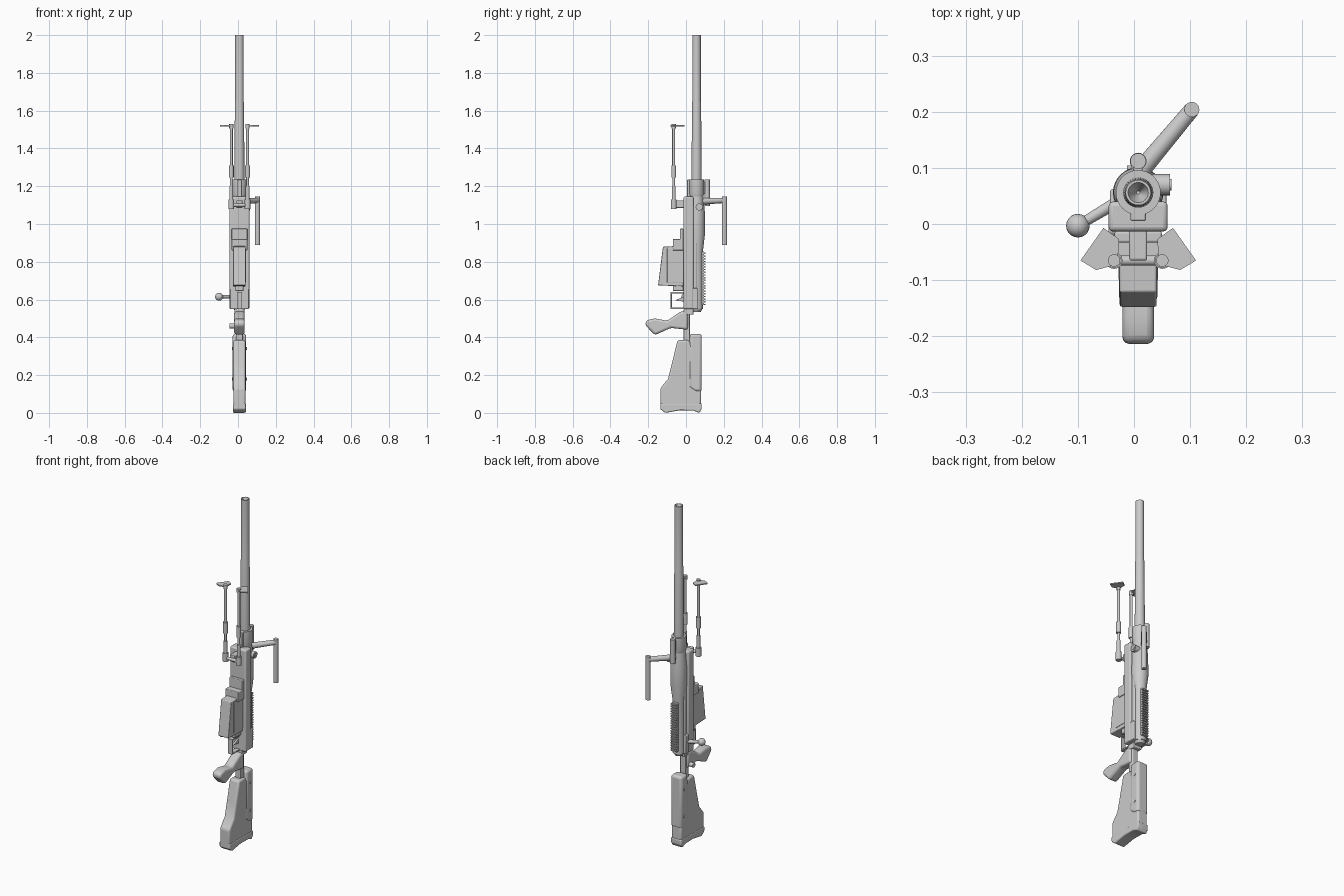
import bpy, bmesh, math
from mathutils import Vector

default_cube = bpy.data.objects.get("Cube")
if default_cube:
    bpy.data.objects.remove(default_cube)

# Shared levels of the model
MIDDLE = .0075
BORE = .056
FACE = -.013
RECEIVER_LOW = .55
RECEIVER_HIGH = 1.145
MUZZLE = 2
LEG_DEPTH = -.065
LEG_HINGE = 1.1
BOLT_HEIGHT = .615
STOCK_HALF = .032

grey = bpy.data.materials.new("plain grey")
grey.use_nodes = True
grey.diffuse_color = (.6, .6, .6, 1)
shader = grey.node_tree.nodes["Principled BSDF"]
shader.inputs["Base Color"].default_value = grey.diffuse_color


def finish(name, bm, bevel=0):
    """Turn a bmesh into a named, shaded object with softened edges."""
    bmesh.ops.recalc_face_normals(bm, faces=bm.faces)
    mesh = bpy.data.meshes.new(name)
    bm.to_mesh(mesh)
    bm.free()
    mesh.materials.append(grey)
    part = bpy.data.objects.new(name, mesh)
    bpy.context.collection.objects.link(part)
    if bevel:
        modifier = part.modifiers.new("soft edges", 'BEVEL')
        modifier.width = bevel
        modifier.segments = 3
        modifier.limit_method = 'ANGLE'
    bpy.ops.object.select_all(action='DESELECT')
    part.select_set(True)
    bpy.context.view_layer.objects.active = part
    bpy.ops.object.shade_smooth_by_angle(angle=math.radians(35))
    return part


def extrude(name, outline, offset, bevel=0):
    """Push a closed outline of 3D points along an offset."""
    bm = bmesh.new()
    face = bm.faces.new([bm.verts.new(point) for point in outline])
    result = bmesh.ops.extrude_face_region(bm, geom=[face])
    moved = [item for item in result["geom"] if isinstance(item, bmesh.types.BMVert)]
    bmesh.ops.translate(bm, vec=offset, verts=moved)
    return finish(name, bm, bevel)


def slab(name, side_outline, half, bevel=.004, x=MIDDLE):
    """Side outline of (y, z) points given an even thickness about x."""
    outline = [(x - half, y, z) for y, z in side_outline]
    return extrude(name, outline, (half + half, 0, 0), bevel)


def box(name, half, front, back, low, high, bevel=.004, x=MIDDLE):
    corners = [(front, low), (back, low), (back, high), (front, high)]
    return slab(name, corners, half, bevel, x)


def rod(name, start, end, radius, end_radius=None, sides=20):
    start, end = Vector(start), Vector(end)
    axis = end - start
    bm = bmesh.new()
    bmesh.ops.create_cone(bm, cap_ends=True, segments=sides, radius1=radius,
                          radius2=end_radius or radius, depth=axis.length)
    bm.transform(axis.to_track_quat('Z', 'Y').to_matrix().to_4x4())
    bmesh.ops.translate(bm, vec=(start + end) / 2, verts=bm.verts)
    return finish(name, bm)


def upright(name, x, y, low, high, radius, end_radius=None):
    return rod(name, (x, y, low), (x, y, high), radius, end_radius)


def crossbar(name, y, z, left, right, radius):
    return rod(name, (left, y, z), (right, y, z), radius)


def turned(name, profile, sides=32):
    """Spin (radius, height) points about the bore; both ends are closed."""
    bm = bmesh.new()
    rings = []
    for radius, height in profile:
        angles = [math.tau * i / sides for i in range(sides)]
        rings.append([bm.verts.new((MIDDLE + radius * math.cos(a),
                                    BORE + radius * math.sin(a), height)) for a in angles])
    for lower, upper in zip(rings, rings[1:]):
        for i in range(sides):
            bm.faces.new((lower[i - 1], lower[i], upper[i], upper[i - 1]))
    bm.faces.new(rings[0])
    bm.faces.new(rings[-1])
    return finish(name, bm)


# Barrel with a recessed cone at the muzzle, and its collar
barrel_radius = .0225
turned("barrel", [(.027, 1.1), (.027, 1.25), (.024, 1.64), (barrel_radius, 1.65),
                  (barrel_radius, MUZZLE), (.018, MUZZLE), (.003, MUZZLE - .04)])
turned("barrel_collar", [(.036, RECEIVER_HIGH), (.04, 1.16), (.04, 1.235)])
box("collar_lug", .014, .005, BORE, RECEIVER_HIGH, 1.235)
sight_y = .112
upright("sight_post", MIDDLE, sight_y, 1.155, 1.235, .014)
box("sight_base", .008, BORE, sight_y, 1.16, 1.225)

# Receiver: flat lower tray, swelling round housing and rear block
box("receiver_tray", .0525, FACE, .04, RECEIVER_LOW, RECEIVER_HIGH, bevel=.008)
turned("receiver_housing", [(.034, RECEIVER_LOW), (.034, .86), (.045, .95),
                            (.044, 1.06), (.036, RECEIVER_HIGH)])
box("receiver_shoulder", .04, .03, .06, RECEIVER_LOW, 1.1, bevel=.008)
box("receiver_rear_block", .05, FACE, .062, RECEIVER_LOW, .66)
upright("bolt_shroud", MIDDLE, BORE, RECEIVER_LOW - .015, RECEIVER_LOW, .022, .03)

# Toothed rail along the back of the housing
rail_low, rail_high, teeth = .57, .855, 20
box("rail_base", .018, .075, .096, rail_low, rail_high)
pitch = (rail_high - rail_low) / teeth
for i in range(teeth):
    tooth_low = rail_low + i * pitch
    box("rail_tooth", .02, .09, .104, tooth_low, tooth_low + pitch / 2, bevel=0)

# Round knob on the left side of the receiver
crossbar("side_knob", .07, 1.09, MIDDLE, .064, .019)
crossbar("side_knob_cap", .07, 1.09, MIDDLE, .067, .01)

# Carrying handle reaching out to the left rear
grip_x, grip_y = .103, .204
rod("handle_arm", (MIDDLE, .09, 1.12), (grip_x, grip_y, 1.125), .017, .014)
upright("handle_pivot", MIDDLE, sight_y, 1.095, 1.155, .015)
upright("handle_grip", grip_x, grip_y, .89, RECEIVER_HIGH, .0135)

# Magazine leaning forward at its lower end, with a stepped well above
slab("magazine", [(FACE, .67), (-.148, .675), (-.122, .88), (FACE, .885)], .033)
box("magazine_well", .042, -.07, FACE, .86, .92)
box("magazine_well_step", .042, -.033, FACE, .9, .975)
box("magazine_catch", .022, -.07, FACE, .645, .68)
for side in (-1, 1):
    box("magazine_rib", .003, -.1, FACE, .69, .87, bevel=.002, x=MIDDLE + side * STOCK_HALF)

# Trigger guard loop and trigger
guard_front, guard_high, strip = -.083, .64, .008
for low in (RECEIVER_LOW, guard_high - strip):
    box("guard_bar", .014, guard_front, FACE, low, low + strip, bevel=.002)
box("guard_front_bar", .014, guard_front, guard_front + strip, RECEIVER_LOW, guard_high, bevel=.002)
slab("trigger", [(FACE, .59), (-.06, .595), (FACE, .615)], .006, bevel=.001)

# Pistol grip and the spine that joins the receiver to the stock
slab("pistol_grip", [(.01, .54), (-.03, .535), (-.1, .488), (-.165, .5), (-.21, .49),
                     (-.216, .465), (-.165, .412), (-.08, .45), (.01, .44)], .028, bevel=.012)
box("stock_spine", .018, FACE, .02, .3, RECEIVER_LOW)
box("spine_plate", .026, FACE, .04, .52, RECEIVER_LOW)

# Stock with a swept front edge, cheek piece and butt pad
toe, heel = -.136, .083
slab("stock", [(.06, .03), (toe, .03), (toe, .13), (-.095, .18), (-.075, .26),
               (-.045, .385), (.015, .385), (.06, .3)], STOCK_HALF, bevel=.01)
slab("cheek_piece", [(.015, .135), (.05, .112), (heel, .112), (heel, .418), (.02, .418)],
     .036, bevel=.014)
box("stock_heel", STOCK_HALF, 0, .08, .03, .13, bevel=.01)
slab("butt_pad", [(toe, .02), (-.11, 0), (-.03, .014), (.04, .012), (.07, 0),
                  (heel, .02), (heel, .05), (toe, .05)], .034, bevel=.006)
for height in (.18, .34):
    crossbar("cheek_screw", BORE, height, MIDDLE - .039, MIDDLE + .039, .008)

# Bolt handle with a ball end, and a stud beside the grip
knob_centre = (-.1, -.003, BOLT_HEIGHT)
rod("bolt_arm", (-.02, .045, BOLT_HEIGHT), knob_centre, .011, .009)
knob = bmesh.new()
bmesh.ops.create_uvsphere(knob, u_segments=20, v_segments=12, radius=.021)
bmesh.ops.translate(knob, vec=knob_centre, verts=knob.verts)
finish("bolt_knob", knob)
crossbar("grip_stud", -.01, .46, -.045, 0, .013)

# Bipod mount
box("bipod_mount", .016, LEG_DEPTH, 0, LEG_HINGE - .015, LEG_HINGE + .025)
crossbar("bipod_axle", LEG_DEPTH, LEG_HINGE, MIDDLE - .05, MIDDLE + .05, .009)

# Bipod legs: stacked tubes, each ended by a flat five-sided foot
leg_tubes = [("leg_hinge", 1.08, 1.13, .015), ("leg_lower_tube", 1.12, 1.2, .01),
             ("leg_slider", 1.19, 1.26, .007), ("leg_lock", 1.245, 1.31, .013),
             ("leg_upper_tube", 1.3, 1.52, .008), ("leg_cap", 1.505, 1.53, .011)]
foot_outline = [(.103, -.065), (.062, -.007), (.034, -.027), (.037, -.072), (.075, -.082)]
for side in (-1, 1):
    for name, low, high, radius in leg_tubes:
        upright(name, MIDDLE + side * .043, LEG_DEPTH, low, high, radius)
    outline = [(MIDDLE + side * x, y, 1.517) for x, y in foot_outline]
    extrude("bipod_foot", outline, (0, 0, .006))
